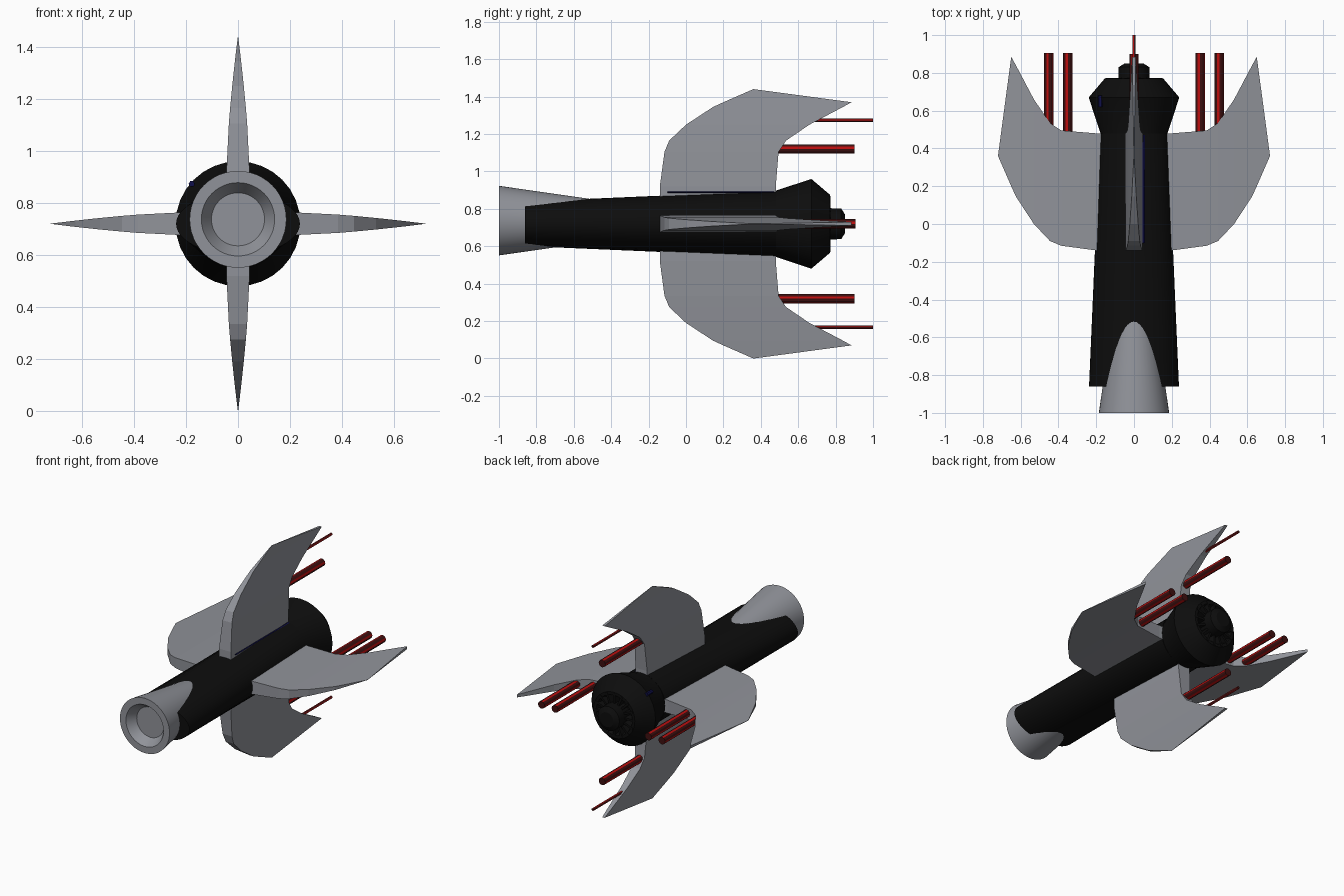
import bpy, bmesh, math
from mathutils import Matrix

if "Cube" in bpy.data.objects:
    bpy.data.objects.remove(bpy.data.objects["Cube"])

AXIS_Z = 0.72


def material(name, color):
    m = bpy.data.materials.new(name)
    m.use_nodes = True
    m.diffuse_color = (*color, 1)
    m.node_tree.nodes["Principled BSDF"].inputs["Base Color"].default_value = (*color, 1)
    return m


grey = material("hull grey", (0.28, 0.29, 0.32))
black = material("body black", (0.004, 0.004, 0.004))
maroon = material("dark red", (0.05, 0.005, 0.005))
red = material("bright red", (0.5, 0.004, 0.004))
navy = material("navy blue", (0.005, 0.005, 0.07))


def finish(name, bm, mats, smooth=False):
    bmesh.ops.recalc_face_normals(bm, faces=bm.faces)
    mesh = bpy.data.meshes.new(name)
    bm.to_mesh(mesh)
    bm.free()
    obj = bpy.data.objects.new(name, mesh)
    bpy.context.collection.objects.link(obj)
    for m in mats:
        mesh.materials.append(m)
    if smooth:
        bpy.ops.object.select_all(action="DESELECT")
        obj.select_set(True)
        bpy.context.view_layer.objects.active = obj
        bpy.ops.object.shade_smooth_by_angle(angle=math.radians(25))
    return obj


def loft(name, rings, mats, sides=32, center=(0, AXIS_Z), smooth=True):
    """Skin elliptical rings (y, half width, half height) along y and cap both ends."""
    bm = bmesh.new()
    loops = []
    for y, a, b in rings:
        turns = [2 * math.pi * i / sides for i in range(sides)]
        loops.append([bm.verts.new((center[0] + a * math.cos(t), y,
                                    center[1] + b * math.sin(t))) for t in turns])
    for p, q in zip(loops, loops[1:]):
        for i in range(sides):
            j = (i + 1) % sides
            bm.faces.new((p[i], p[j], q[j], q[i]))
    bm.faces.new(loops[0])
    bm.faces.new(loops[-1])
    return finish(name, bm, mats, smooth)


def circles(profile):
    return [(y, r, r) for y, r in profile]


# Flattened body, flaring to the engine
loft("body", [(-0.86, 0.238, 0.119), (0.48, 0.18, 0.177)], [black], 48)
loft("engine_bell", circles([(0.46, 0.177), (0.48, 0.177), (0.67, 0.24), (0.77, 0.155),
                             (0.77, 0.135), (0.72, 0.12)]), [black])
loft("engine_hub", circles([(0.7, 0.085), (0.83, 0.082), (0.85, 0.05)]), [black], 16)

# Intake with a recessed mouth
loft("intake", circles([(-0.94, 0.102), (-1, 0.141), (-1, 0.186), (-0.4, 0.1)]),
     [grey], 48, (0, 0.737))

# Ribs across the rear of the engine
for k in range(16):
    bm = bmesh.new()
    bmesh.ops.create_cube(bm, size=1)
    bmesh.ops.scale(bm, vec=(0.07, 0.05, 0.014), verts=bm.verts)
    bmesh.ops.translate(bm, vec=(0.115, 0.748, 0), verts=bm.verts)
    bmesh.ops.transform(bm, matrix=Matrix.Translation((0, 0, AXIS_Z))
                        @ Matrix.Rotation(math.tau * k / 16, 4, "Y"), verts=bm.verts)
    finish(f"engine_rib_{k + 1}", bm, [black])


# Fin outline: span, leading y, trailing y
FIN = [(0.1, -0.14, 0.48), (0.2, -0.14, 0.48), (0.385, -0.115, 0.495),
       (0.445, -0.09, 0.535), (0.53, 0, 0.66), (0.625, 0.145, 0.84),
       (0.65, 0.2, 0.885), (0.72, 0.36, 0.362)]


def fin(name, angle):
    bm = bmesh.new()
    rows = []
    for s, lead, trail in FIN:
        t = max(0, (s - 0.2) / 0.52)
        h = 0.044 * (1 - t ** 1.5) + 0.0005
        rows.append([bm.verts.new(c) for c in
                     ((s, lead, -h), (s, trail, -h), (s, trail, h), (s, lead, h))])
    for p, q in zip(rows, rows[1:]):
        for i in range(4):
            j = (i + 1) % 4
            bm.faces.new((p[i], p[j], q[j], q[i]))
    bm.faces.new(rows[0])
    bm.faces.new(rows[-1])
    bmesh.ops.transform(bm, matrix=Matrix.Translation((0, 0, AXIS_Z))
                        @ Matrix.Rotation(angle, 4, "Y"), verts=bm.verts)
    finish(name, bm, [grey])


for k, side in enumerate(("left", "lower", "right", "upper")):
    fin(f"{side}_fin", k * math.pi / 2)


# Rods trailing from the fins, with bright stripes on some sides
def rod(name, x, z, radius, start, end):
    obj = loft(name, circles([(start, radius), (end, radius)]), [maroon, red], 12, (x, z), False)
    for f in obj.data.polygons:
        if abs(f.normal.y) < 0.5 and f.index % 3 == 0:
            f.material_index = 1


for sign, side, level in ((1, "left", "upper"), (-1, "right", "lower")):
    rod(f"{side}_inner_rod", sign * 0.35, AXIS_Z, 0.025, 0.42, 0.905)
    rod(f"{side}_outer_rod", sign * 0.452, AXIS_Z, 0.025, 0.45, 0.905)
    rod(f"{level}_thick_rod", 0, AXIS_Z + sign * 0.4, 0.025, 0.42, 0.9)
    rod(f"{level}_thin_rod", 0, AXIS_Z + sign * 0.553, 0.009, 0.6, 1)

# Thin blue strips along the back of the body
loft("blue_strip", [(-0.1, 0.006, 0.004), (0.47, 0.006, 0.004)], [navy], 4, (0.052, 0.889), False)
loft("blue_panel", [(0.62, 0.012, 0.012), (0.68, 0.012, 0.012)], [navy], 6, (-0.178, 0.873), False)
